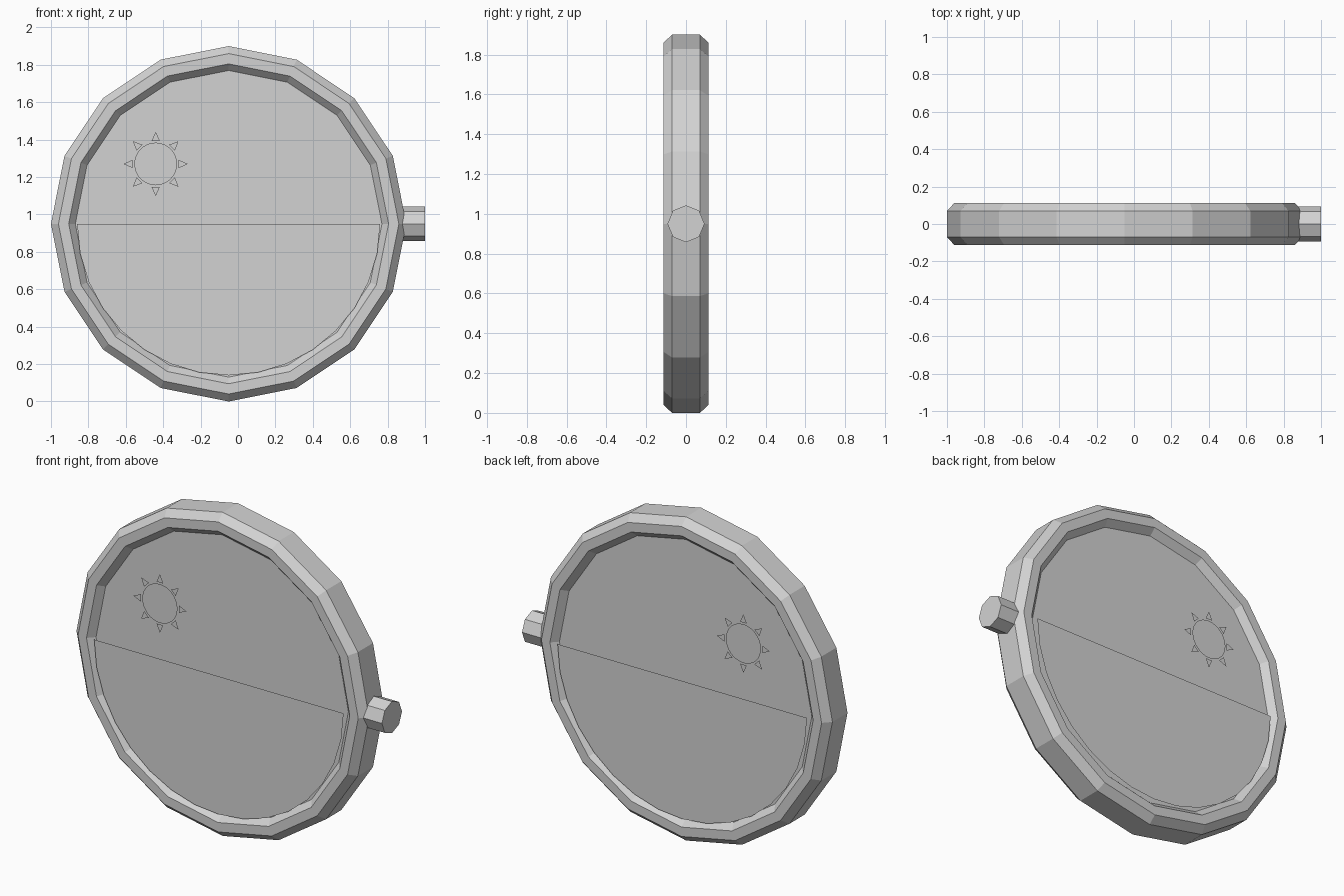
import bpy, math

if "Cube" in bpy.data.objects:
    bpy.data.objects.remove(bpy.data.objects["Cube"])

CX, CZ = -0.05, 0.95          # centre of the round body

grey = bpy.data.materials.new("plain_grey")
grey.diffuse_color = (0.65, 0.65, 0.65, 1)
grey.use_nodes = True
grey.node_tree.nodes["Principled BSDF"].inputs["Base Color"].default_value = grey.diffuse_color


def make(name, verts, faces):
    me = bpy.data.meshes.new(name)
    me.from_pydata(verts, [], faces)
    me.materials.append(grey)
    ob = bpy.data.objects.new(name, me)
    bpy.context.collection.objects.link(ob)
    return ob


def arc(cx, cz, r, y, n, start=0.0, sweep=2 * math.pi):
    """n points on an arc in an x-z plane."""
    return [(cx + r * math.cos(start + sweep * i / n), y,
             cz + r * math.sin(start + sweep * i / n)) for i in range(n)]


# Bevelled 16-sided rim, lathed around the y axis
profile = [(0.95, -0.07), (0.91, -0.113), (0.855, -0.113), (0.815, -0.07),
           (0.815, 0.07), (0.855, 0.113), (0.91, 0.113), (0.95, 0.07)]
N, P = 16, len(profile)
verts = [v for r, y in profile for v in arc(CX, CZ, r, y, N)]
faces = [(p * N + i, p * N + (i + 1) % N,
          (p + 1) % P * N + (i + 1) % N, (p + 1) % P * N + i)
         for p in range(P) for i in range(N)]
make("rim", verts, faces)

# Octagonal side knob
K, R = 8, 0.093
verts = [(x, R * math.cos(2 * math.pi * i / K), CZ + R * math.sin(2 * math.pi * i / K))
         for x in (0.84, 1.0) for i in range(K)]
faces = [(i, (i + 1) % K, K + (i + 1) % K, K + i) for i in range(K)]
faces += [tuple(reversed(range(K))), tuple(range(K, 2 * K))]
make("side_knob", verts, faces)

# Flat panels, repeated on front and back
for side, s in (("front", -1), ("back", 1)):
    def sheet(name, verts, faces):
        # front sheets keep their order (normal to -y), back ones are flipped
        make(f"{side}_{name}", verts,
             faces if s < 0 else [tuple(reversed(f)) for f in faces])

    # Recessed dial
    sheet("dial", arc(CX, CZ, 0.82, s * 0.075, 16), [tuple(range(16))])

    # Raised lower half disc
    half = arc(CX, CZ, 0.81, s * 0.106, 16, math.pi, math.pi)
    half.append((CX + 0.81, s * 0.106, CZ))
    sheet("lower_half", half, [tuple(range(17))])

    # Sun disc with eight triangular rays
    sx, sz, y = -0.44, 1.27, s * 0.096
    verts = arc(sx, sz, 0.114, y, 32)
    faces = [tuple(range(32))]
    for k in range(8):
        a = k * math.pi / 4
        b = len(verts)
        for r, t in ((0.123, -0.022), (0.172, 0.0), (0.123, 0.022)):
            verts.append((sx + r * math.cos(a) - t * math.sin(a), y,
                          sz + r * math.sin(a) + t * math.cos(a)))
        faces.append((b, b + 1, b + 2))
    sheet("sun", verts, faces)
